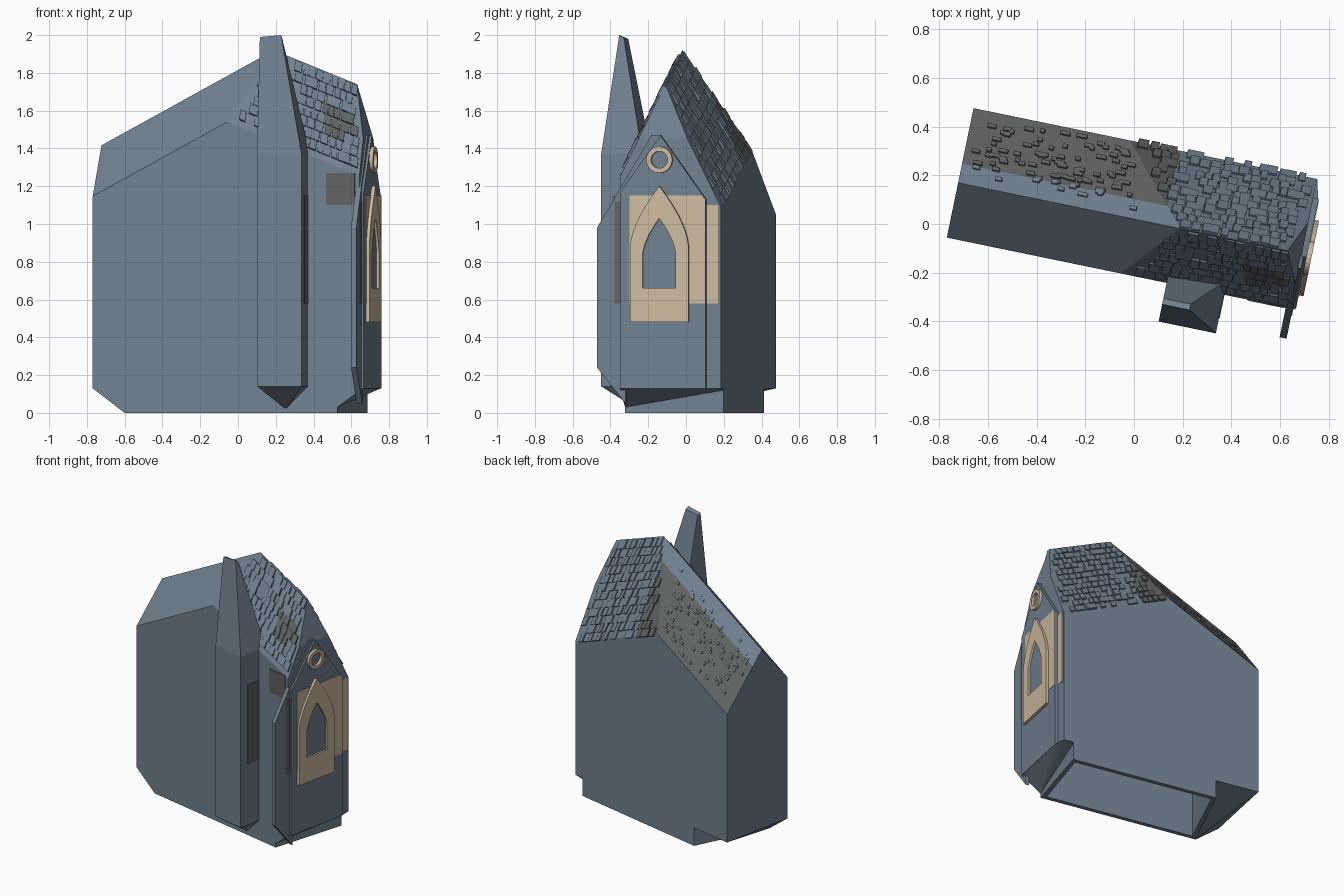
import bpy, bmesh, math, random
from mathutils import Vector, Matrix

if "Cube" in bpy.data.objects:
    bpy.data.objects.remove(bpy.data.objects["Cube"])

random.seed(4)
TURN = -math.radians(11.65)   # whole building is turned a little about z
U0, U1, V0, V1 = -0.742, 0.70, -0.21, 0.333
RIDGE = 0.02


def material(name, rgb):
    m = bpy.data.materials.new(name)
    m.diffuse_color = (*rgb, 1)
    m.use_nodes = True
    m.node_tree.nodes["Principled BSDF"].inputs["Base Color"].default_value = m.diffuse_color
    return m


SLATE = material("slate_blue", (0.165, 0.22, 0.28))
MOSS = material("grey_moss", (0.115, 0.125, 0.12))
STONE = material("pale_stone", (0.62, 0.50, 0.35))


def add(name, bm, *mats):
    bmesh.ops.recalc_face_normals(bm, faces=bm.faces)
    me = bpy.data.meshes.new(name)
    bm.to_mesh(me)
    bm.free()
    for m in mats:
        me.materials.append(m)
    ob = bpy.data.objects.new(name, me)
    ob.rotation_euler.z = TURN
    bpy.context.collection.objects.link(ob)
    return ob


def hull(name, pts, mat):
    bm = bmesh.new()
    vs = [bm.verts.new(p) for p in pts]
    r = bmesh.ops.convex_hull(bm, input=vs)
    loose = [v for v in bm.verts if not v.link_faces]
    bmesh.ops.delete(bm, geom=loose, context='VERTS')
    bmesh.ops.dissolve_limit(bm, angle_limit=0.01, verts=bm.verts, edges=bm.edges)
    return add(name, bm, mat)


def box_pts(u0, u1, v0, v1, z0, z1):
    return [(u, v, z) for u in (u0, u1) for v in (v0, v1) for z in (z0, z1)]


def box(name, *b, mat=SLATE):
    return hull(name, box_pts(*b), mat)


def prism(name, outline, u0, u1, mat, hole=None):
    """Extrude a (v, z) outline along u; an equal-count hole makes it a frame."""
    bm = bmesh.new()
    n = len(outline)
    ring = lambda pts, u: [bm.verts.new((u, v, z)) for v, z in pts]
    a, b = ring(outline, u0), ring(outline, u1)
    if hole:
        c, d = ring(hole, u0), ring(hole, u1)
    for i in range(n):
        j = (i + 1) % n
        bm.faces.new((a[i], a[j], b[j], b[i]))
        if hole:
            bm.faces.new((c[i], c[j], d[j], d[i]))
            bm.faces.new((a[i], a[j], c[j], c[i]))
            bm.faces.new((b[i], b[j], d[j], d[i]))
    if not hole:
        bm.faces.new(a)
        bm.faces.new(b)
    return add(name, bm, mat)


def roof_left(u, v):
    return 1.92 + 0.54 * (u - 0.19) - 1.17 * abs(v - RIDGE)


def roof_right(u, v):
    return 1.92 - 0.40 * (u - 0.19) - 2.0 * abs(v - RIDGE)


def roof(u, v):
    return min(roof_left(u, v), roof_right(u, v))


# Main body: a block trimmed by four roof planes and a hip above the gable
bm = bmesh.new()
bmesh.ops.convex_hull(bm, input=[bm.verts.new(p) for p in box_pts(U0, U1, V0, V1, 0.13, 2.1)])


def cut(point, normal, clear=True):
    r = bmesh.ops.bisect_plane(bm, geom=bm.verts[:] + bm.edges[:] + bm.faces[:],
                               plane_co=point, plane_no=normal, clear_outer=clear)
    if clear:
        edges = [e for e in r['geom_cut'] if isinstance(e, bmesh.types.BMEdge)]
        bmesh.ops.holes_fill(bm, edges=edges, sides=0)


for s in (1, -1):
    cut((0.19, RIDGE, 1.92), (-0.54, s * 1.17, 1))
    cut((0.19, RIDGE, 1.92), (0.40, s * 2.0, 1))
cut((0.64, 0, 1.74), (4.8, 0, 1))
cut((0, 0.10, 0), (0, 1, 0), False)
cut((0.12, 0, 0), (1, 0, 0), False)
bmesh.ops.recalc_face_normals(bm, faces=bm.faces)
for f in bm.faces:
    c = f.calc_center_median()
    f.material_index = int(f.normal.z > 0.2 and c.y > 0.1 and c.x < 0.12)
body = add("chapel_body", bm, SLATE, MOSS)

# Plinth with slanted left end, and a hollow underside
plinth = hull("plinth", [(u, v, z) for u, v in
              ((-0.57, V0), (-0.43, V1), (0.63, V1), (0.58, V0)) for z in (0, 0.13)], SLATE)
hollow = hull("hollow_cutter", [(u, v, z) for u, v in
              ((-0.53, V0 + .03), (-0.41, V1 - .03), (0.60, V1 - .03), (0.55, V0 + .03))
              for z in (-0.1, 0.6)], SLATE)
hollow.hide_render = True
hollow.hide_viewport = True
hollow.display_type = 'WIRE'
for ob in (body, plinth):
    m = ob.modifiers.new("hollow", 'BOOLEAN')
    m.operation, m.object, m.solver = 'DIFFERENCE', hollow, 'EXACT'

# Sloping undersides at both ends
hull("left_underside", [(U0, V0, .13), (U0, V1, .13), (-0.43, V1, .13),
                        (-0.57, V0, 0), (-0.57, V0, .13)], SLATE)
hull("right_underside", [(0.72, V0, .13), (0.72, 0.255, .13), (0.70, V1, .13),
                         (0.63, V1, .12), (0.58, V0, .03), (0.58, V0, .13)], SLATE)

# Gable wall slab
prism("gable_wall", [(-0.205, .13), (0.255, .13), (0.255, 1.13), (0.01, 1.47), (-0.205, 1.17)],
      0.68, 0.722, SLATE)

# Thin corner fin with sloped top and bottom
prism("corner_fin", [(-0.335, .24), (-0.18, .05), (-0.18, 1.2), (0.01, 1.47),
                     (-0.04, 1.47), (-0.335, 0.98)], 0.68, 0.709, SLATE)

# Buttress and its spire
box_top = [(u, v, 1.37) for u in (0.18, 0.42) for v in (-0.372, -0.15)]
hull("buttress", box_pts(0.18, 0.42, -0.372, -0.20, 0.14, 1.37) + [(0.30, -0.20, 0.02)], SLATE)
hull("spire", box_top + [(0.18, -0.30, 1.99), (0.18, -0.275, 1.98),
                         (0.295, -0.30, 2.0), (0.295, -0.275, 1.985)], SLATE)


# Pointed arch outline in (v, z)
def arch(half, bottom, spring, top, mid=0.008, n=8):
    pts = [(mid - half, bottom), (mid + half, bottom)]
    for i in range(n + 1):
        t = i / n
        pts.append((mid + half * (1 - t ** 1.6), spring + (top - spring) * t))
    for i in range(n - 1, -1, -1):
        t = i / n
        pts.append((mid - half * (1 - t ** 1.6), spring + (top - spring) * t))
    return pts


def circle(r, n=24):
    return [(0.008 + r * math.cos(2 * math.pi * i / n), 1.34 + r * math.sin(2 * math.pi * i / n))
            for i in range(n)]


# Stone surround, arched window frame and round window
bay = [(-0.155, .58), (0.252, .58), (0.252, 1.13), (0.24, 1.15), (-0.155, 1.15)]
prism("stone_surround", bay, 0.720, 0.725, STONE)
box("stone_corner", 0.698, 0.704, 0.25, 0.318, 0.58, 1.10, mat=STONE)
prism("arched_window_frame", arch(0.158, 0.48, 0.88, 1.20), 0.718, 0.742, STONE,
      arch(0.089, 0.66, 0.84, 1.03))
prism("window_glass", arch(0.092, 0.655, 0.84, 1.035), 0.72, 0.729, SLATE)
prism("round_window_frame", circle(0.07), 0.70, 0.742, STONE, circle(0.045))

# Weathered patches
box("fin_patch", 0.705, 0.712, -0.24, -0.205, 0.58, 1.12, mat=MOSS)
box("buttress_patch", 0.416, 0.423, -0.31, -0.21, 0.58, 1.15, mat=MOSS)
box("front_wall_patch", 0.52, 0.675, -0.214, -0.206, 1.10, 1.27, mat=MOSS)

# Rough roof tiles laid in rows, denser on the right half
bm = bmesh.new()


def tile(u, v, side, f, wid, length, thick, lift):
    du = Vector((1, 0, f(u + 1, v) - f(u, v))).normalized()
    dv = Vector((0, side, f(u, v + side * .001) * 1000 - f(u, v) * 1000)).normalized()
    nrm = du.cross(dv).normalized()
    if nrm.z < 0:
        nrm = -nrm
    dv = (dv + nrm * lift).normalized()
    mat = Matrix((du * wid, dv * length, nrm * thick)).transposed().to_4x4()
    mat.translation = Vector((u, v, f(u, v))) + nrm * thick * 0.3
    r = bmesh.ops.create_cube(bm, size=1, matrix=mat)
    mossy = (side > 0 and u < 0.12 and v > 0.10) or (side < 0 and 0.47 < u < 0.66 and -0.15 < v < -0.05)
    for fc in {fc for vt in r['verts'] for fc in vt.link_faces}:
        fc.material_index = int(mossy)


for side, reach in ((1, V1 - RIDGE), (-1, RIDGE - V0)):
    rows = int(reach / 0.026)
    for r in range(rows):
        v = RIDGE + side * (0.018 + r * 0.026)
        u = -0.05 + (r % 2) * 0.02
        while u < 0.665:
            w = random.uniform(0.03, 0.05)
            z = roof(u, v)
            clear_hip = z < 1.74 - 4.8 * (u + w / 2 - 0.64)
            if roof_right(u - w / 2, v) < roof_left(u - w / 2, v) and clear_hip and random.random() < 0.85:
                tile(u, v, side, roof_right, w * 0.95, 0.06, random.uniform(0.008, 0.016), 0.10)
            u += w
for i in range(90):
    u, v = random.uniform(-0.70, 0.0), random.uniform(0.06, 0.31)
    if roof_left(u + 0.03, v) < roof_right(u + 0.03, v):
        tile(u, v, 1, roof_left, random.uniform(0.02, 0.05), 0.02, 0.010, 0.1)
add("roof_tiles", bm, SLATE, MOSS)
